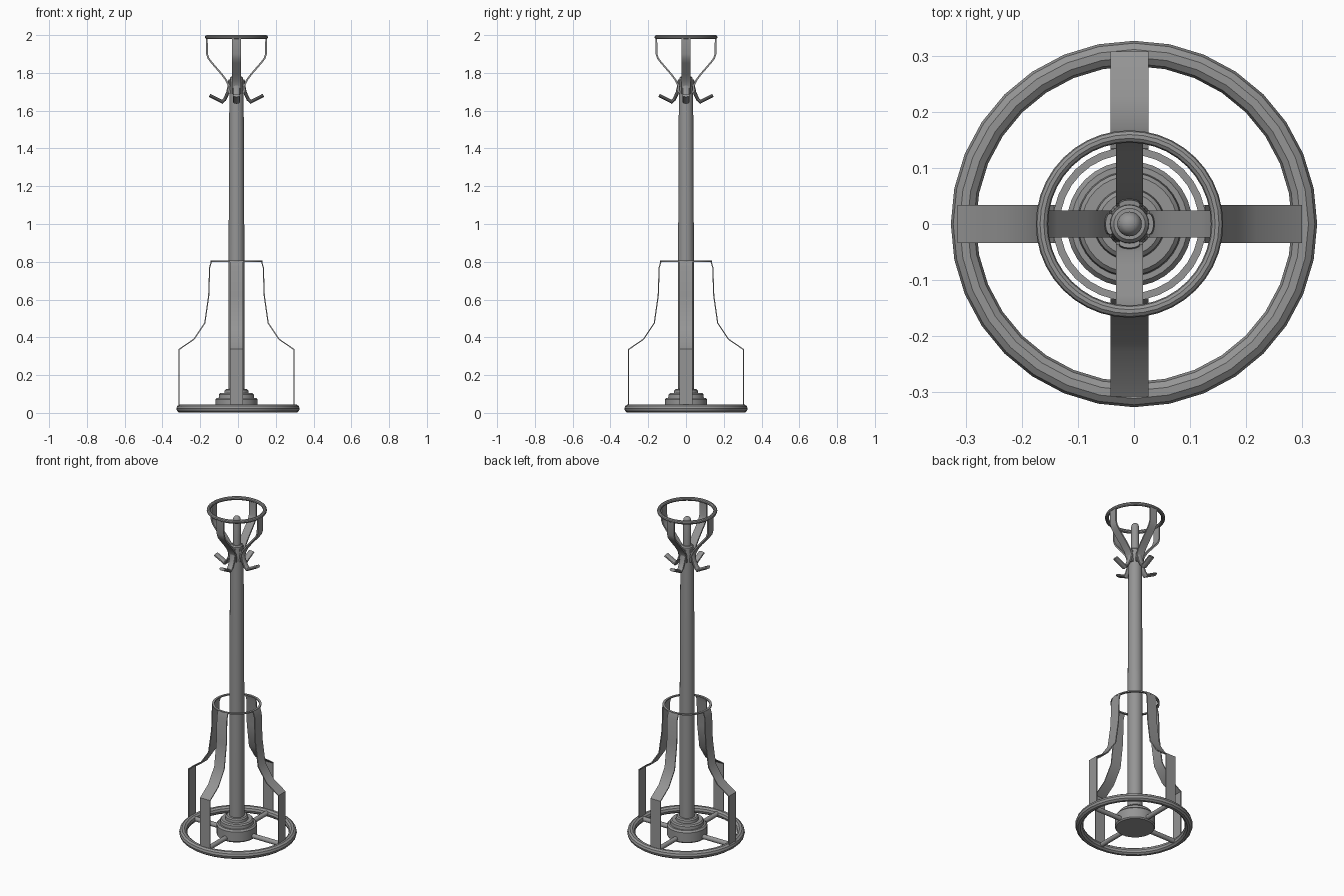
import bpy, bmesh, math
from mathutils import Matrix, Vector

if "Cube" in bpy.data.objects:
    bpy.data.objects.remove(bpy.data.objects["Cube"], do_unlink=True)

GREY = (0.3, 0.3, 0.3, 1.0)
metal = bpy.data.materials.new("grey_metal")
metal.use_nodes = True
metal.diffuse_color = GREY
metal.node_tree.nodes["Principled BSDF"].inputs["Base Color"].default_value = GREY
AXIS_X = -0.008  # the pole stands slightly off the base ring's centre


def finish(name, bm, x=AXIS_X, angle=35):
    bmesh.ops.recalc_face_normals(bm, faces=bm.faces)
    mesh = bpy.data.meshes.new(name)
    bm.to_mesh(mesh)
    bm.free()
    mesh.materials.append(metal)
    obj = bpy.data.objects.new(name, mesh)
    obj.location.x = x
    bpy.context.collection.objects.link(obj)
    bpy.ops.object.select_all(action='DESELECT')
    obj.select_set(True)
    bpy.context.view_layer.objects.active = obj
    bpy.ops.object.shade_smooth_by_angle(angle=math.radians(angle))
    return obj


def lathe(name, profile, segments=32, closed=False, x=AXIS_X):
    """Spin a (radius, height) profile about the vertical axis."""
    bm = bmesh.new()
    verts = [bm.verts.new((r, 0, z)) for r, z in profile]
    edges = [bm.edges.new(p) for p in zip(verts, verts[1:])]
    if closed:
        edges.append(bm.edges.new((verts[-1], verts[0])))
    bmesh.ops.spin(bm, geom=verts + edges, cent=(0, 0, 0), axis=(0, 0, 1),
                   angle=math.tau, steps=segments)
    bmesh.ops.remove_doubles(bm, verts=bm.verts, dist=0.0001)
    return finish(name, bm, x)


def circle(r, z, radius, sides):
    return [(r + radius * math.cos(math.tau * i / sides),
             z + radius * math.sin(math.tau * i / sides)) for i in range(sides)]


def sweep(bm, path, section):
    """Sweep a (width, thickness) section along an (r, z) path in the XZ plane."""
    pts = [Vector((r, 0, z)) for r, z in path]
    rings = []
    for i, p in enumerate(pts):
        a = (p - pts[i - 1]).normalized() if i else None
        b = (pts[i + 1] - p).normalized() if i < len(pts) - 1 else None
        t = ((a or b) + (b or a)).normalized()
        n = Vector((t.z, 0, -t.x)) / max(0.5, t.dot(a or b))
        rings.append([bm.verts.new(p + n * h + Vector((0, w, 0))) for w, h in section])
    k = len(section)
    for lo, hi in zip(rings, rings[1:]):
        for j in range(k):
            bm.faces.new((lo[j], lo[(j + 1) % k], hi[(j + 1) % k], hi[j]))
    bm.faces.new(rings[0])
    bm.faces.new(rings[-1])


def four_around(name, path, section):
    for i, side in enumerate(("left", "back", "right", "front")):
        bm = bmesh.new()
        sweep(bm, path, section)
        bm.transform(Matrix.Rotation(i * math.pi / 2, 4, 'Z'))
        finish(f"{side}_{name}", bm)


def strip(width, thick):
    w, t = width / 2, thick / 2
    return [(-w, -t), (w, -t), (w, t), (-w, t)]


def oval(width, thick, sides=12):
    return [(width / 2 * math.cos(math.tau * i / sides),
             thick / 2 * math.sin(math.tau * i / sides)) for i in range(sides)]


# Base: floor ring, stepped hub and spokes
lathe("base_ring", circle(0.304, 0.0225, 0.0225, 10), 32, True, x=0)
lathe("base_hub", [(0, 0.005), (0.106, 0.005), (0.112, 0.012), (0.112, 0.07),
                   (0.104, 0.08), (0.094, 0.08), (0.092, 0.098), (0.085, 0.105),
                   (0.064, 0.105), (0.062, 0.12), (0.055, 0.126), (0, 0.126)])
four_around("base_spoke", [(0.09, 0.025), (0.3, 0.025)], oval(0.028, 0.028))

# Pole with a collar and a thin rounded finial rod
lathe("pole", [(0, 0.1), (0.042, 0.1), (0.042, 0.8), (0.038, 1.66), (0.036, 1.74),
               (0.034, 1.775), (0.028, 1.782), (0, 1.782)], 24)
lathe("top_rod", [(0, 1.75), (0.022, 1.75), (0.022, 1.93), (0.019, 1.943),
                  (0.011, 1.951), (0, 1.953)], 20)

# Umbrella cage: bent straps held by a thin ring
four_around("cage_strap", [(0.304, 0.02), (0.304, 0.336), (0.225, 0.39), (0.168, 0.475),
                           (0.147, 0.62), (0.142, 0.77), (0.132, 0.803)],
            strip(0.067, 0.006))
lathe("cage_ring", [(0.124, 0.8), (0.137, 0.8), (0.137, 0.807), (0.124, 0.807)], 32, True)

# Hat crown: curved arms carrying the top ring
four_around("hat_arm", [(0.157, 1.988), (0.156, 1.9), (0.148, 1.876), (0.132, 1.855),
                        (0.08, 1.795), (0.055, 1.762), (0.04, 1.73), (0.036, 1.69)],
            strip(0.048, 0.009))
lathe("hat_ring", circle(0.156, 1.989, 0.011, 10), 40, True)

# Coat hooks below the crown
four_around("coat_hook", [(0.034, 1.765), (0.038, 1.73), (0.046, 1.695), (0.062, 1.66),
                          (0.076, 1.647), (0.136, 1.678), (0.142, 1.681)],
            oval(0.038, 0.018))
